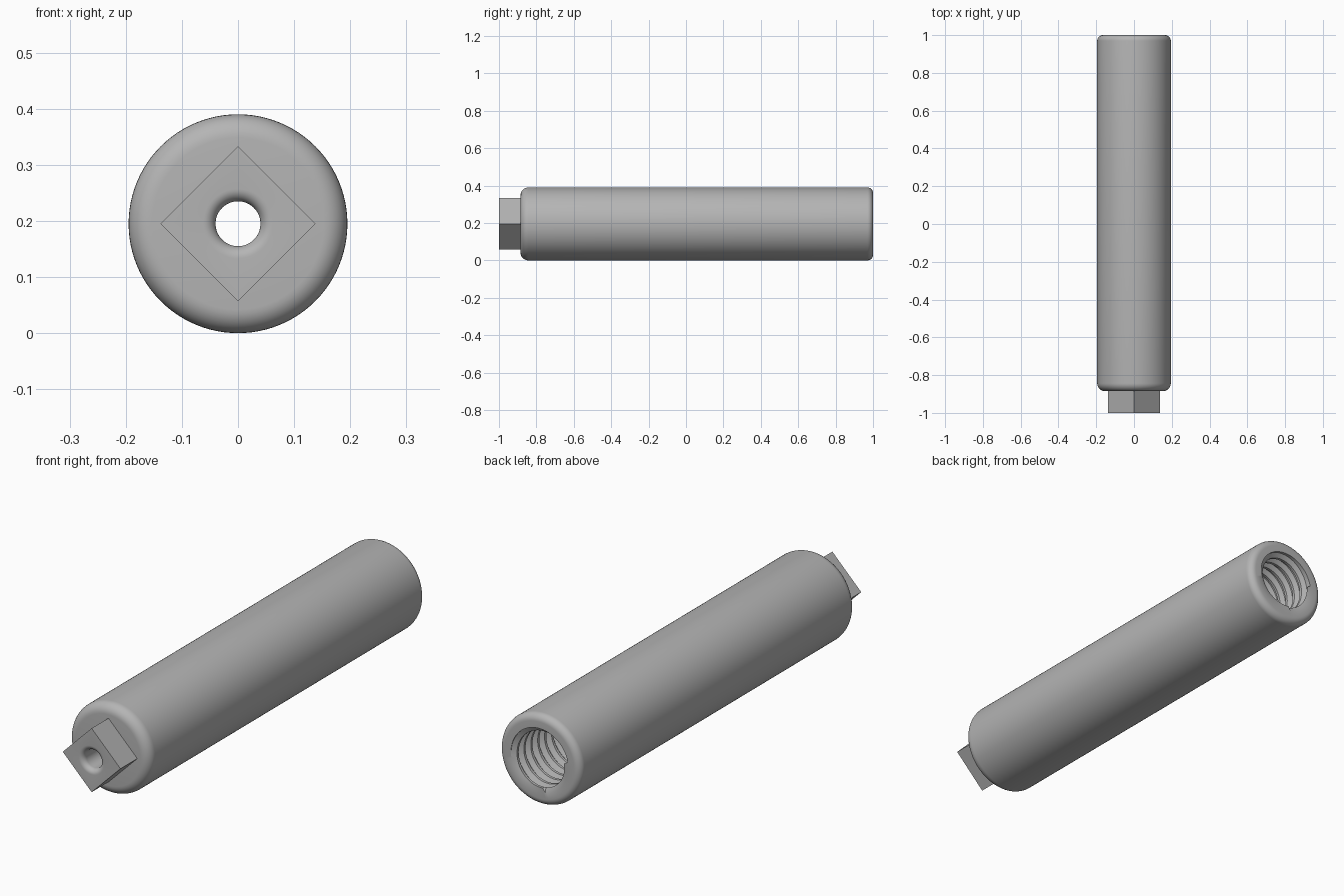
import bpy, bmesh
from math import sin, cos, pi

cube = bpy.data.objects.get("Cube")
if cube:
    bpy.data.objects.remove(cube, do_unlink=True)

SEGMENTS = 96
AXIS_Z = 0.195            # height of the long axis
RADIUS = 0.195            # body
FRONT, BACK, TIP = -0.885, 1.0, -1.0
PEG = 0.138               # centre to corner of the square peg
PASSAGE = 0.04            # narrow through hole
MAJOR, MINOR = 0.137, 0.117
PITCH, FLOOR = 0.047, 0.2

grey = bpy.data.materials.new("plain grey")
grey.use_nodes = True
grey.diffuse_color = (0.46, 0.46, 0.46, 1)
grey.node_tree.nodes["Principled BSDF"].inputs["Base Color"].default_value = grey.diffuse_color


def circle(r, y):
    return lambda a: (r, y)


def square(r, y):
    return lambda a: (r / (abs(cos(a)) + abs(sin(a))), y)


def fillet(r, y, size, start, end, steps=8):
    """Rings of a rounded edge about the centre (r, y)."""
    angles = [start + (end - start) * i / steps for i in range(steps + 1)]
    return [circle(r + size * cos(t), y + size * sin(t)) for t in angles]


def helix_ring(r, y):
    """One turn of a helix, trimmed flat at the bore floor and mouth."""
    def ring(a):
        h = y + PITCH * a / (2 * pi)
        if h <= FLOOR + 1e-5:
            return MAJOR, FLOOR
        if h >= BACK - 1e-5:
            return MAJOR, BACK
        return r, h
    return ring


def skin(name, rings):
    """Join successive rings around the y axis into one surface."""
    bm = bmesh.new()
    grid = []
    for ring in rings:
        row = []
        for i in range(SEGMENTS + 1):
            a = 2 * pi * i / SEGMENTS
            r, y = ring(a)
            row.append(bm.verts.new((r * sin(a), y, AXIS_Z + r * cos(a))))
        grid.append(row)
    for p, q in zip(grid, grid[1:]):
        for i in range(SEGMENTS):
            bm.faces.new((p[i], q[i], q[i + 1], p[i + 1]))
    bmesh.ops.remove_doubles(bm, verts=bm.verts[:], dist=1e-5)
    mesh = bpy.data.meshes.new(name)
    bm.to_mesh(mesh)
    bm.free()
    mesh.materials.append(grey)
    obj = bpy.data.objects.new(name, mesh)
    bpy.context.collection.objects.link(obj)
    bpy.ops.object.select_all(action="DESELECT")
    obj.select_set(True)
    bpy.context.view_layer.objects.active = obj
    bpy.ops.object.shade_smooth_by_angle()
    return obj


# Body: rounded cylinder, through passage and threaded bore
back_round, front_round = 0.03, 0.042
rings = [circle(MAJOR, BACK)]
rings += fillet(RADIUS - back_round, BACK - back_round, back_round, pi / 2, 0)
rings += fillet(RADIUS - front_round, FRONT + front_round, front_round, 0, -pi / 2)
rings += [circle(PASSAGE, FRONT), circle(PASSAGE, FLOOR), circle(MAJOR, FLOOR)]
thread = [MAJOR, MINOR, MINOR, MAJOR]
steps = len(thread)
turns = int((BACK - FLOOR) / PITCH) + 1
for j in range(-steps, turns * steps + 1):
    rings.append(helix_ring(thread[j % steps], FLOOR + PITCH * j / steps))
skin("threaded_body", rings)

# Square peg with a rounded hole mouth
mouth = 0.022
rings = [square(PEG, FRONT), square(PEG, TIP)]
rings += fillet(PASSAGE + mouth, TIP + mouth, mouth, -pi / 2, -pi)
rings.append(circle(PASSAGE, FRONT))
skin("square_peg", rings)
